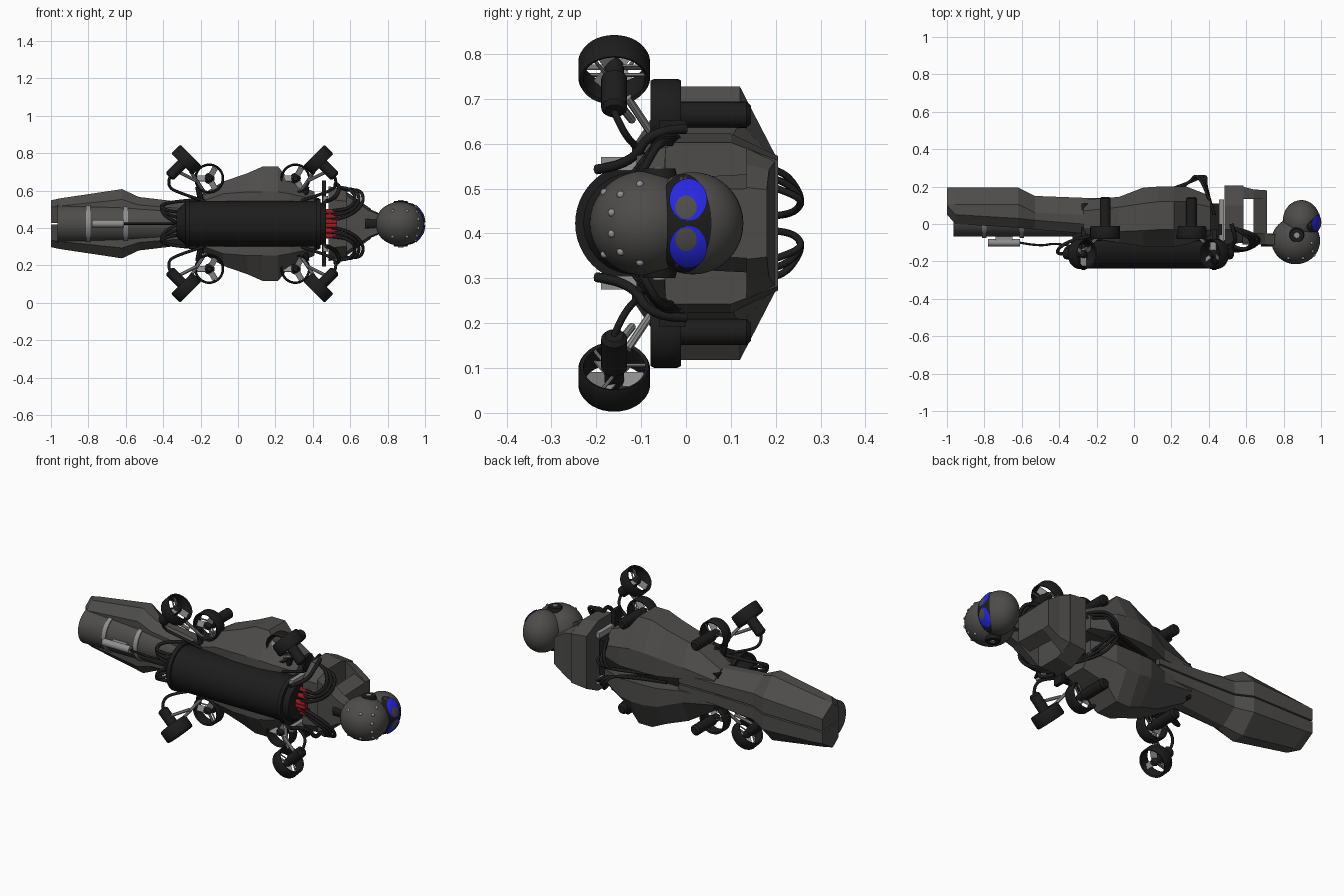
import bpy, bmesh, math
from mathutils import Vector, Matrix

if "Cube" in bpy.data.objects:
    bpy.data.objects.remove(bpy.data.objects["Cube"])

C = 0.4225  # height of the mirror plane


def mat(name, col):
    m = bpy.data.materials.new(name)
    m.diffuse_color = (*col, 1)
    m.use_nodes = True
    m.node_tree.nodes["Principled BSDF"].inputs["Base Color"].default_value = m.diffuse_color
    return m


SHELL = mat("shell", (0.075, 0.073, 0.07))
BLACK = mat("black", (0.012, 0.012, 0.012))
METAL = mat("metal", (0.28, 0.28, 0.28))
BLUE = mat("lens_blue", (0.02, 0.02, 0.75))
RED = mat("plug_red", (0.3, 0.01, 0.015))


def finish(bm, name, m, smooth=True):
    bmesh.ops.recalc_face_normals(bm, faces=bm.faces)
    me = bpy.data.meshes.new(name)
    bm.to_mesh(me)
    bm.free()
    me.materials.append(m)
    if smooth:
        me.shade_smooth()
        me.set_sharp_from_angle(angle=0.6)
    ob = bpy.data.objects.new(name, me)
    bpy.context.collection.objects.link(ob)
    return ob


def add_loft(bm, rings):
    vs = [[bm.verts.new(p) for p in r] for r in rings]
    n = len(vs[0])
    for a, b in zip(vs, vs[1:]):
        for i in range(n):
            bm.faces.new((a[i], a[(i + 1) % n], b[(i + 1) % n], b[i]))
    bm.faces.new(vs[0])
    bm.faces.new(vs[-1])


def half_loft(name, secs, m=SHELL, s=1):
    """secs: (x, [(dz, y), ...]) on one side of the mirror plane"""
    bm = bmesh.new()
    add_loft(bm, [[(x, y, C + s * d) for d, y in pts] for x, pts in secs])
    return finish(bm, name, m, False)


def full_loft(name, secs, m=SHELL):
    return half_loft(name, [(x, pts + [(-d, y) for d, y in reversed(pts)]) for x, pts in secs], m)


def add_rod(bm, a, b, r, r2=None, n=24):
    a, b = Vector(a), Vector(b)
    M = Matrix.Translation((a + b) / 2) @ (b - a).to_track_quat('Z', 'Y').to_matrix().to_4x4()
    bmesh.ops.create_cone(bm, cap_ends=True, segments=n, radius1=r, radius2=r if r2 is None else r2,
                          depth=(b - a).length, matrix=M)


def rod(name, a, b, r, m=SHELL, r2=None, n=24):
    bm = bmesh.new()
    add_rod(bm, a, b, r, r2, n)
    return finish(bm, name, m)


def box(name, x, y, z, m=SHELL):
    bm = bmesh.new()
    add_loft(bm, [[(x[k], y[0], z[0]), (x[k], y[1], z[0]), (x[k], y[1], z[1]), (x[k], y[0], z[1])] for k in (0, 1)])
    return finish(bm, name, m, False)


def ball(name, c, r, m=SHELL, seg=40):
    bm = bmesh.new()
    M = Matrix.Translation(c) @ Matrix.Diagonal((*r, 1))
    bmesh.ops.create_uvsphere(bm, u_segments=seg, v_segments=seg // 2, radius=1, matrix=M)
    return finish(bm, name, m)


def cable(name, pts, r=0.009, m=BLACK):
    cu = bpy.data.curves.new(name, 'CURVE')
    cu.dimensions = '3D'
    cu.bevel_depth, cu.bevel_resolution, cu.resolution_u = r, 2, 6
    cu.use_fill_caps = True
    sp = cu.splines.new('NURBS')
    sp.points.add(len(pts) - 1)
    for p, q in zip(sp.points, pts):
        p.co = (*q, 1)
    sp.order_u, sp.use_endpoint_u = 3, True
    cu.materials.append(m)
    bpy.context.collection.objects.link(bpy.data.objects.new(name, cu))


def thruster(name, c, axis, length):
    q = Vector(axis).to_track_quat('Z', 'Y').to_matrix().to_4x4()
    M = Matrix.Translation(c) @ q
    # hollow duct
    bm = bmesh.new()
    prof = [(0.08, -0.026), (0.08, 0.026), (0.076, 0.034), (0.069, 0.03), (0.067, 0), (0.069, -0.03), (0.076, -0.034)]
    N = 36
    vs = [[bm.verts.new(M @ Vector((r * math.cos(2 * math.pi * i / N), r * math.sin(2 * math.pi * i / N), h)))
           for r, h in prof] for i in range(N)]
    for i in range(N):
        a, b = vs[i], vs[(i + 1) % N]
        for j in range(7):
            bm.faces.new((a[j], a[(j + 1) % 7], b[(j + 1) % 7], b[j]))
    finish(bm, name + "_duct", BLACK)
    # motor pod with nose and tail
    bm = bmesh.new()
    for h0, h1, r0, r1 in [(-0.03, -0.012, 0.012, 0.022), (-0.012, 0.03, 0.022, 0.022),
                           (0.03, length - 0.01, 0.029, 0.029), (length - 0.01, length, 0.029, 0.02)]:
        add_rod(bm, M @ Vector((0, 0, h0)), M @ Vector((0, 0, h1)), r0, r1)
    finish(bm, name + "_motor", BLACK)
    # blades and struts
    bm = bmesh.new()
    for k in range(3):
        R = M @ Matrix.Rotation(k * 2 * math.pi / 3, 4, 'Z')
        bmesh.ops.create_cube(bm, size=1, matrix=R @ Matrix.Translation((0.042, 0, -0.008))
                              @ Matrix.Rotation(0.5, 4, 'X') @ Matrix.Diagonal((0.046, 0.034, 0.003, 1)))
        add_rod(bm, R @ Vector((0.02, 0.01, 0.026)), R @ Vector((0.07, 0.01, 0.026)), 0.004, n=8)
    finish(bm, name + "_propeller", METAL, False)


# legs: faceted shell with a round tube along the front side
def leg(w, t, yt, yb):
    return [(0, yt), (t, yt), (w, yt - 0.09), (w, yb + 0.05), (w * 0.7, yb), (0, yb)]


for s, side in ((1, "upper"), (-1, "lower")):
    def gap(secs):
        return [(x, [(max(d, 0.004), y) for d, y in p]) for x, p in secs]
    half_loft(side + "_leg_shell", gap([
        (-1.0, leg(0.125, 0.07, 0.195, 0.05)), (-0.955, leg(0.135, 0.075, 0.195, 0.0)),
        (-0.62, leg(0.185, 0.09, 0.195, -0.02)), (-0.53, leg(0.143, 0.075, 0.15, -0.03)),
        (-0.27, leg(0.112, 0.06, 0.14, -0.05)), (-0.05, leg(0.11, 0.06, 0.14, -0.06))]), SHELL, s)
rod("leg_tube", (-0.965, 0.032, C), (-0.28, 0.032, C), 0.1, n=40)
for x in (-0.8, -0.6):
    rod("leg_clamp", (x - 0.012, 0.032, C), (x + 0.012, 0.032, C), 0.106, METAL, n=40)
rod("leg_sensor", (-0.78, -0.1, C), (-0.61, -0.1, C), 0.02, METAL)
box("sensor_mount", (-0.74, -0.65), (-0.1, -0.06), (C - 0.015, C + 0.015), METAL)
cable("sensor_cable", [(-0.61, -0.1, C), (-0.5, -0.12, C), (-0.42, -0.1, C), (-0.32, -0.12, C)], 0.006)

# core and chest lobes
box("core_frame", (-0.28, 0.47), (-0.1, 0.11), (C - 0.1, C + 0.1), BLACK)


def lobe(a, w, yt, ym, yl, wb, yb):
    return [(0.035, yt), (a, yt), (w, ym), (w, yl), (wb, yb), (0.035, yb)]


for s, side in ((1, "upper"), (-1, "lower")):
    half_loft(side + "_chest_lobe", [
        (-0.27, lobe(0.07, 0.11, 0.13, 0.07, -0.02, 0.09, -0.07)),
        (-0.08, lobe(0.1, 0.225, 0.145, 0.09, -0.04, 0.16, -0.1)),
        (0.05, lobe(0.14, 0.27, 0.195, 0.11, -0.035, 0.17, -0.12)),
        (0.13, lobe(0.15, 0.305, 0.2, 0.12, -0.03, 0.17, -0.12)),
        (0.215, lobe(0.15, 0.305, 0.2, 0.12, -0.03, 0.17, -0.12)),
        (0.28, lobe(0.14, 0.225, 0.2, 0.12, -0.04, 0.16, -0.11)),
        (0.41, lobe(0.1, 0.17, 0.15, 0.09, -0.03, 0.13, -0.06))], SHELL, s)
    z = C + s * 0.1325
    box("shoulder_rail", (0.455, 0.48), (-0.19, 0.13), (z - 0.015, z + 0.015), METAL)
    # shoulder arcs, battery leads and chest hoses
    def P(x, y, d):
        return (x, y, C + s * d)
    cable("shoulder_hose", [P(0.47, -0.2, 0.12), P(0.52, -0.12, 0.13), P(0.55, -0.08, 0.21), P(0.52, 0, 0.21)], 0.011)
    for k in range(3):
        cable("battery_lead", [P(0.5, -0.14 + 0.02 * k, 0.02 + 0.025 * k), P(0.58, -0.15, 0.03 + 0.02 * k),
                               P(0.68 - 0.02 * k, -0.1, 0.11 + 0.01 * k), P(0.65 - 0.03 * k, -0.05, 0.2),
                               P(0.53, -0.02, 0.17 + 0.01 * k)], 0.009)
        cable("chest_hose", [P(0.43, 0.05, 0.13), P(0.38, 0.2, 0.14 - 0.03 * k),
                             P(0.33 + 0.03 * k, 0.27, 0.05), P(0.3, 0.22, 0.01), P(0.15 - 0.06 * k, 0.13, 0.02)], 0.008)
        cable("hip_lead", [P(-0.31, -0.13, 0.03 * k), P(-0.39, -0.17, 0.03 + 0.02 * k),
                           P(-0.42, -0.14, 0.1), P(-0.33, -0.08, 0.12), P(-0.2, -0.06, 0.13)], 0.009)
        rod("front_plug", P(0.45, -0.14 + 0.02 * k, 0.01 + 0.028 * k), P(0.53, -0.14 + 0.02 * k, 0.01 + 0.028 * k), 0.014, RED, n=12)
    rod("rear_plug", P(-0.33, -0.12, 0.012), P(-0.28, -0.12, 0.012), 0.014, RED, n=12)

    # thrusters, two pairs per side, mirrored about the trunk middle
    for e, end in ((-1, "rear"), (1, "fore")):
        def T(u, y, d):
            return (0.0765 + e * u, y, C + s * d)
        name = f"{side}_{end}"
        thruster(name + "_lift", T(0.2305, -0.045, 0.242), (0, 1, 0), 0.19)
        thruster(name + "_vector", T(0.353, -0.16, 0.342), (e, 0, -s), 0.13)
        rod(name + "_strut", T(0.33, -0.13, 0.28), T(0.25, -0.05, 0.16), 0.009, METAL, n=8)
        rod(name + "_brace", T(0.4, -0.16, 0.28), T(0.3, -0.12, 0.23), 0.009, METAL, n=8)
        rod(name + "_arm", T(0.29, -0.05, 0.2), T(0.27, -0.05, 0.1), 0.016, BLACK, n=8)
        cable(name + "_wire", [T(0.44, -0.16, 0.25), T(0.46, -0.14, 0.2), T(0.38, -0.1, 0.16), T(0.25, -0.08, 0.12)], 0.008)
box("cross_beam", (0.45, 0.47), (-0.06, 0.0), (C - 0.23, C + 0.23), BLACK)

# battery tube
yb = -0.115
rod("battery_tube", (-0.28, yb, C), (0.44, yb, C), 0.122, BLACK, n=48)
for x in (-0.27, 0.43):
    rod("battery_clamp", (x - 0.012, yb, C), (x + 0.012, yb, C), 0.132, BLACK, n=48)
rod("battery_cap_rear", (-0.28, yb, C), (-0.33, yb, C), 0.115, BLACK, 0.07)
rod("battery_cap_front", (0.44, yb, C), (0.47, yb, C), 0.115, BLACK, 0.1)

# shoulder block with open collar bracket
full_loft("shoulder_block", [
    (0.485, [(0.15, 0.205), (0.2, 0.1), (0.2, -0.03), (0.13, -0.11)]),
    (0.585, [(0.14, 0.205), (0.18, 0.1), (0.18, -0.03), (0.12, -0.1)])])
full_loft("collar_top", [(0.58, [(0.14, 0.2), (0.17, 0.135)]), (0.64, [(0.12, 0.185), (0.13, 0.135)]),
                         (0.71, [(0.075, 0.18), (0.08, 0.135)])])
full_loft("collar_bar", [(0.64, [(0.11, 0.15), (0.1, -0.05)]), (0.71, [(0.078, 0.15), (0.07, -0.05)])])
full_loft("collar_base", [(0.58, [(0.17, -0.045), (0.15, -0.11)]), (0.7, [(0.08, -0.05), (0.07, -0.11)]),
                          (0.78, [(0.045, -0.06), (0.04, -0.115)])])
rod("neck", (0.68, -0.085, C), (0.82, -0.085, C), 0.035, BLACK)

# head
ball("helmet", (0.865, -0.09, C), (0.13, 0.125, 0.117))
FC, FR = (0.895, 0.015), (0.1, 0.113, 0.114)
ball("face", (FC[0], FC[1], C), FR)


def face_patch(name, y0, d0, ry, rd, k, m):
    bm = bmesh.new()
    def pt(f, a):
        y, d = y0 + f * ry * math.cos(a), d0 + f * rd * math.sin(a)
        q = max(0, 1 - ((y - FC[1]) / FR[1] / k) ** 2 - (d / FR[2] / k) ** 2)
        return (FC[0] + FR[0] * k * math.sqrt(q), y, C + d)
    n = 32
    rings = [[bm.verts.new(pt(f, 2 * math.pi * i / n)) for i in range(n)] for f in (0.15, 0.4, 0.6, 0.8, 1)]
    bm.faces.new(rings[0])
    for a, b in zip(rings, rings[1:]):
        for i in range(n):
            bm.faces.new((a[i], a[(i + 1) % n], b[(i + 1) % n], b[i]))
    finish(bm, name, m)


face_patch("mask", -0.005, 0, 0.062, 0.11, 1.02, BLACK)
for s in (1, -1):
    face_patch("lens", 0.005, s * 0.053, 0.042, 0.047, 1.05, BLUE)
    face_patch("eye", 0.0, s * 0.036, 0.024, 0.026, 1.07, SHELL)
    rod("ear", (0.87, -0.06, C + s * 0.1), (0.87, -0.06, C + s * 0.122), 0.042, BLACK, 0.036)
    rod("ear_cap", (0.87, -0.06, C + s * 0.12), (0.87, -0.06, C + s * 0.126), 0.014, METAL)
    # helmet vents
    for dx, dy, dz in ((0.7, -0.45, 0.55), (0.3, -0.75, 0.6), (0.75, -0.6, 0.2), (-0.3, -0.75, 0.6), (0.65, -0.1, 0.75)):
        v = Vector((dx, dy, dz)).normalized()
        ball("helmet_vent", (0.865 + v.x * 0.128, -0.09 + v.y * 0.123, C + s * v.z * 0.115), (0.009, 0.009, 0.009), METAL, 12)
